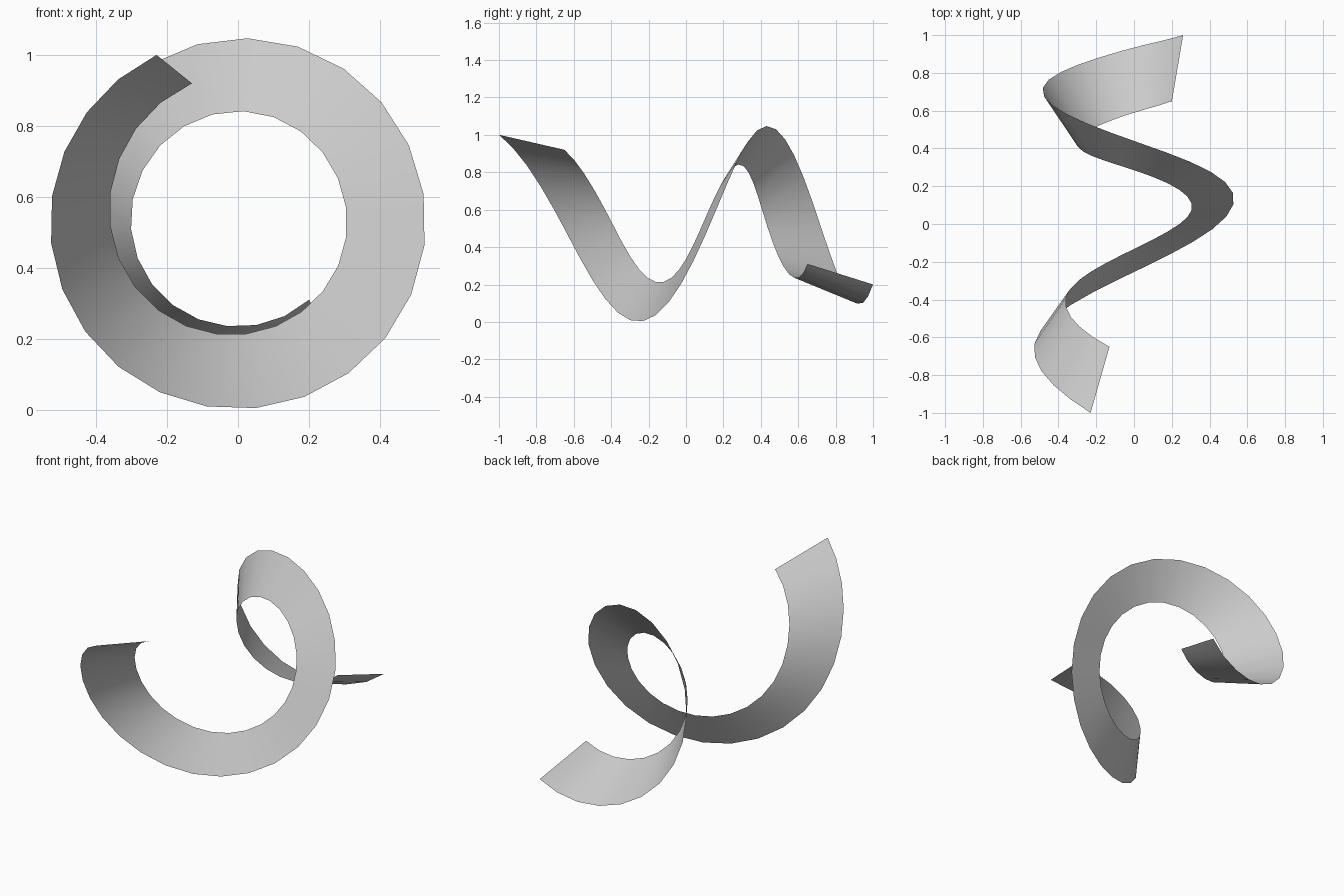
import bpy
from math import cos, sin, radians

if "Cube" in bpy.data.objects:
    bpy.data.objects.remove(bpy.data.objects["Cube"])

STEPS = 36
CENTRE_Z = 0.525

# Stations along each edge of the ribbon: step, angle (deg), radius, y
OUTER = [(0, 115.8, .528, -1.0), (5, 186, .530, -.635), (11, 275.5, .523, -.23),
         (17, 369, .530, .165), (22, 447, .523, .43), (28, 541.5, .483, .72),
         (33, 620.5, .433, .915), (36, 668.7, .416, 1.0)]
INNER = [(0, 108.2, .416, -.65), (5, 181, .360, -.39), (11, 274.5, .312, -.12),
         (17, 368.6, .308, .11), (22, 447.3, .317, .28), (28, 543, .302, .435),
         (33, 624, .291, .58), (36, 673, .294, .65)]


def slope(st, k, c):
    a, b = st[max(k - 1, 0)], st[min(k + 1, len(st) - 1)]
    return (b[c] - a[c]) / (b[0] - a[0])


def sample(st, t):
    """Smooth cubic interpolation through the stations."""
    k = max(j for j in range(len(st) - 1) if st[j][0] <= t)
    a, b = st[k], st[k + 1]
    h = b[0] - a[0]
    u = (t - a[0]) / h
    out = []
    for c in (1, 2, 3):
        m0, m1 = slope(st, k, c) * h, slope(st, k + 1, c) * h
        out.append((2*u**3 - 3*u**2 + 1) * a[c] + (u**3 - 2*u**2 + u) * m0
                   + (3*u**2 - 2*u**3) * b[c] + (u**3 - u**2) * m1)
    return out


def edge_point(st, t):
    ang, r, y = sample(st, t)
    return (r * cos(radians(ang)), y, CENTRE_Z + r * sin(radians(ang)))


# Twisting spiral ribbon, ruled between its two edges
verts = [edge_point(st, i) for i in range(STEPS + 1) for st in (OUTER, INNER)]
faces = [(2*i, 2*i + 2, 2*i + 3, 2*i + 1) for i in range(STEPS)]

mesh = bpy.data.meshes.new("spiral_ribbon")
mesh.from_pydata(verts, [], faces)
mesh.polygons.foreach_set("use_smooth", [True] * len(faces))
mesh.update()
ribbon = bpy.data.objects.new("spiral_ribbon", mesh)
bpy.context.collection.objects.link(ribbon)
